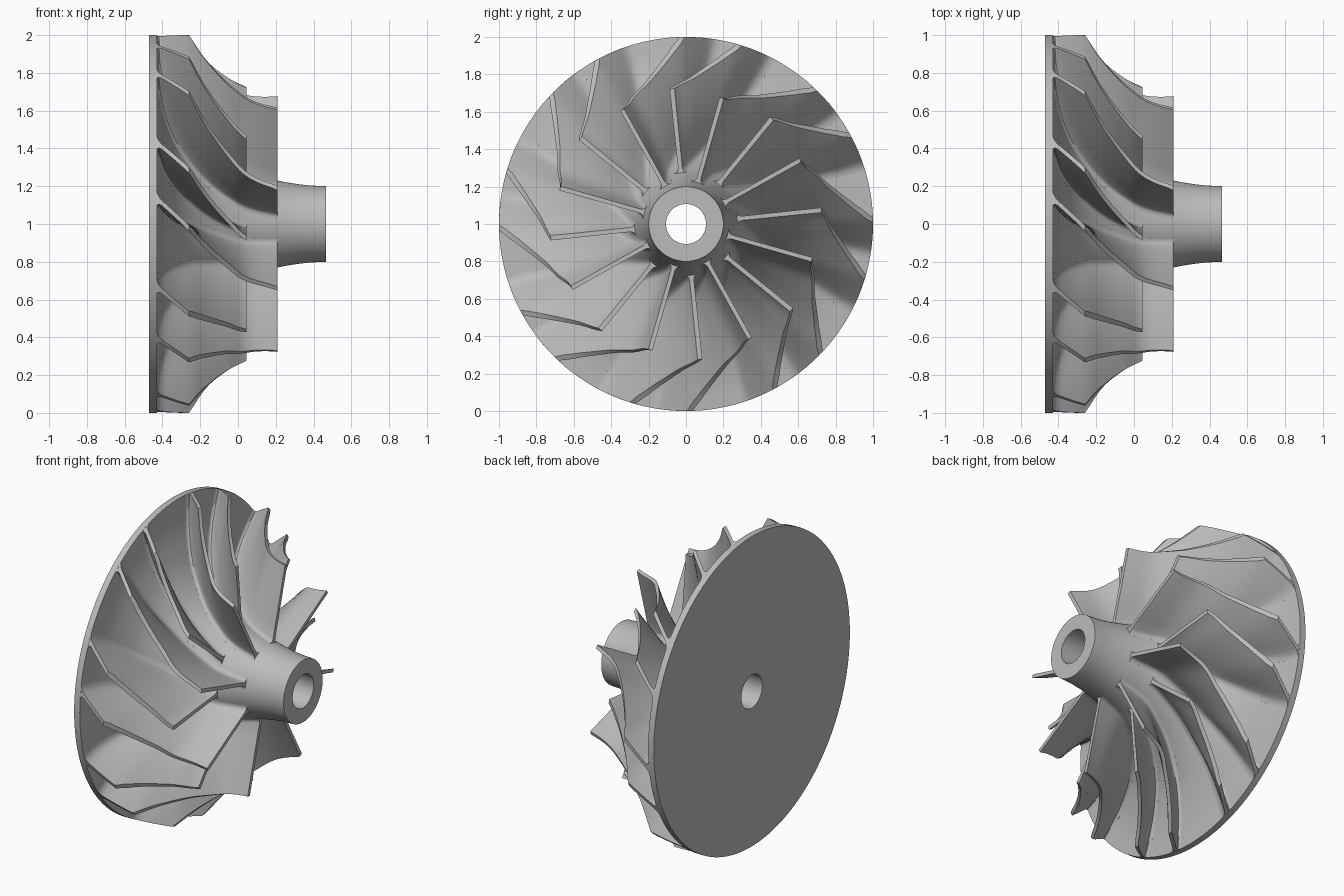
import bpy, bmesh, math
from mathutils import Vector

cube = bpy.data.objects.get("Cube")
if cube:
    bpy.data.objects.remove(cube, do_unlink=True)

# Single machined metal colour
metal = bpy.data.materials.new("machined_grey")
metal.use_nodes = True
grey = (0.5, 0.5, 0.5, 1)
metal.diffuse_color = grey
metal.node_tree.nodes["Principled BSDF"].inputs["Base Color"].default_value = grey

# Profiles as (axial x, radius), from nose to rim
HUB = [(.465, .2), (.35, .207), (.21, .23), (.045, .275), (-.1, .345), (-.2, .42),
       (-.28, .51), (-.345, .62), (-.395, .76), (-.42, .88), (-.43, 1)]
SHROUD = [(.21, .70), (.13, .705), (.045, .727), (-.07, .785), (-.178, .885), (-.26, 1)]
# Blade wrap in degrees along the axis
WRAP = [(.21, 0), (.045, 5.5), (-.07, 14), (-.21, 24.5), (-.26, 28), (-.43, 37), (-.46, 38.5)]
BACK, BORE, FILLET, HALF = -.47, .107, .025, .011


def spline(points, steps=8):
    """Smooth curve through the points."""
    p = [Vector(q) for q in points]
    p = [2 * p[0] - p[1]] + p + [2 * p[-1] - p[-2]]
    out = []
    for a, b, c, d in zip(p, p[1:], p[2:], p[3:]):
        for i in range(steps):
            t = i / steps
            out.append(b + (c - a) * t / 2 + (2 * a - 5 * b + 4 * c - d) * t * t / 2
                       + (3 * b - a - 3 * c + d) * t ** 3 / 2)
    return out + [p[-2]]


def resample(curve, count):
    """Evenly spaced points along a curve."""
    lengths = [0]
    for a, b in zip(curve, curve[1:]):
        lengths.append(lengths[-1] + (b - a).length)
    out, k = [], 0
    for i in range(count):
        target = lengths[-1] * i / (count - 1)
        while k < len(curve) - 2 and lengths[k + 1] < target:
            k += 1
        t = (target - lengths[k]) / (lengths[k + 1] - lengths[k])
        out.append(curve[k].lerp(curve[k + 1], t))
    return out


wrap_curve = spline(WRAP)


def wrap(x):
    for a, b in zip(wrap_curve, wrap_curve[1:]):
        if x >= b.x:
            break
    return math.radians(a.y + (b.y - a.y) * (x - a.x) / (b.x - a.x))


def polar(x, r, angle):
    return (x, r * math.cos(angle), r * math.sin(angle))


def finish(bm, name):
    bmesh.ops.recalc_face_normals(bm, faces=bm.faces)
    mesh = bpy.data.meshes.new(name)
    bm.to_mesh(mesh)
    bm.free()
    mesh.materials.append(metal)
    mesh.shade_smooth()
    mesh.set_sharp_from_angle(angle=math.radians(35))
    return mesh


def place(name, mesh, turn=0):
    ob = bpy.data.objects.new(name, mesh)
    ob.location.z = 1
    ob.rotation_euler.x = turn
    bpy.context.collection.objects.link(ob)


def hub_mesh(segments=144):
    profile = [tuple(p) for p in spline(HUB, 5)]
    profile += [(BACK, 1), (BACK, BORE), (HUB[0][0], BORE)]
    bm = bmesh.new()
    rings = [[bm.verts.new(polar(x, r, math.tau * i / segments)) for i in range(segments)]
             for x, r in profile]
    for a, b in zip(rings, rings[1:] + rings[:1]):
        for i in range(segments):
            j = (i + 1) % segments
            bm.faces.new((a[i], a[j], b[j], b[i]))
    return finish(bm, "hub")


def blade_mesh(name, hub_start, shroud_start, count=32):
    """Radial-fibre blade between hub and shroud, filleted at its root."""
    roots = resample(spline(HUB)[hub_start * 8:], count)
    tips = resample(spline(SHROUD)[shroud_start * 8:], count)
    bm = bmesh.new()
    loops = []
    for root, tip in zip(roots, tips):
        span = tip - root
        near = [-.02, 0, .002, .006, .012, FILLET]
        rest = [FILLET + (span.length - FILLET) * i / 6 for i in range(1, 7)]
        sides = ([], [])
        for d in near + rest:
            x, r = root + span.normalized() * d
            r = min(r, .9995)
            gap = FILLET - min(max(d, 0), FILLET)
            half = HALF + FILLET - math.sqrt(FILLET ** 2 - gap ** 2)
            slope = (wrap(x + .01) - wrap(x - .01)) / .02
            spread = half * math.hypot(1, r * slope) / r
            for side, sign in zip(sides, (1, -1)):
                side.append(bm.verts.new(polar(x, r, -wrap(x) + sign * spread)))
        loops.append(sides[0] + sides[1][::-1])
    n = len(loops[0])
    for a, b in zip(loops, loops[1:]):
        for i in range(n):
            j = (i + 1) % n
            bm.faces.new((a[i], a[j], b[j], b[i]))
    # Leading and trailing edge strips
    for loop in (loops[0], loops[-1]):
        for i in range(n // 2 - 1):
            bm.faces.new((loop[i], loop[i + 1], loop[n - 2 - i], loop[n - 1 - i]))
    return finish(bm, name)


place("hub_and_backplate", hub_mesh())

# Eight full blades alternate with eight shorter splitter blades
full = blade_mesh("full_blade", 2, 0)
splitter = blade_mesh("splitter_blade", 3, 2)
for k in range(8):
    turn = math.tau * k / 8
    place(f"full_blade_{k + 1}", full, turn + math.radians(74.2))
    place(f"splitter_blade_{k + 1}", splitter, turn + math.radians(56.4))
